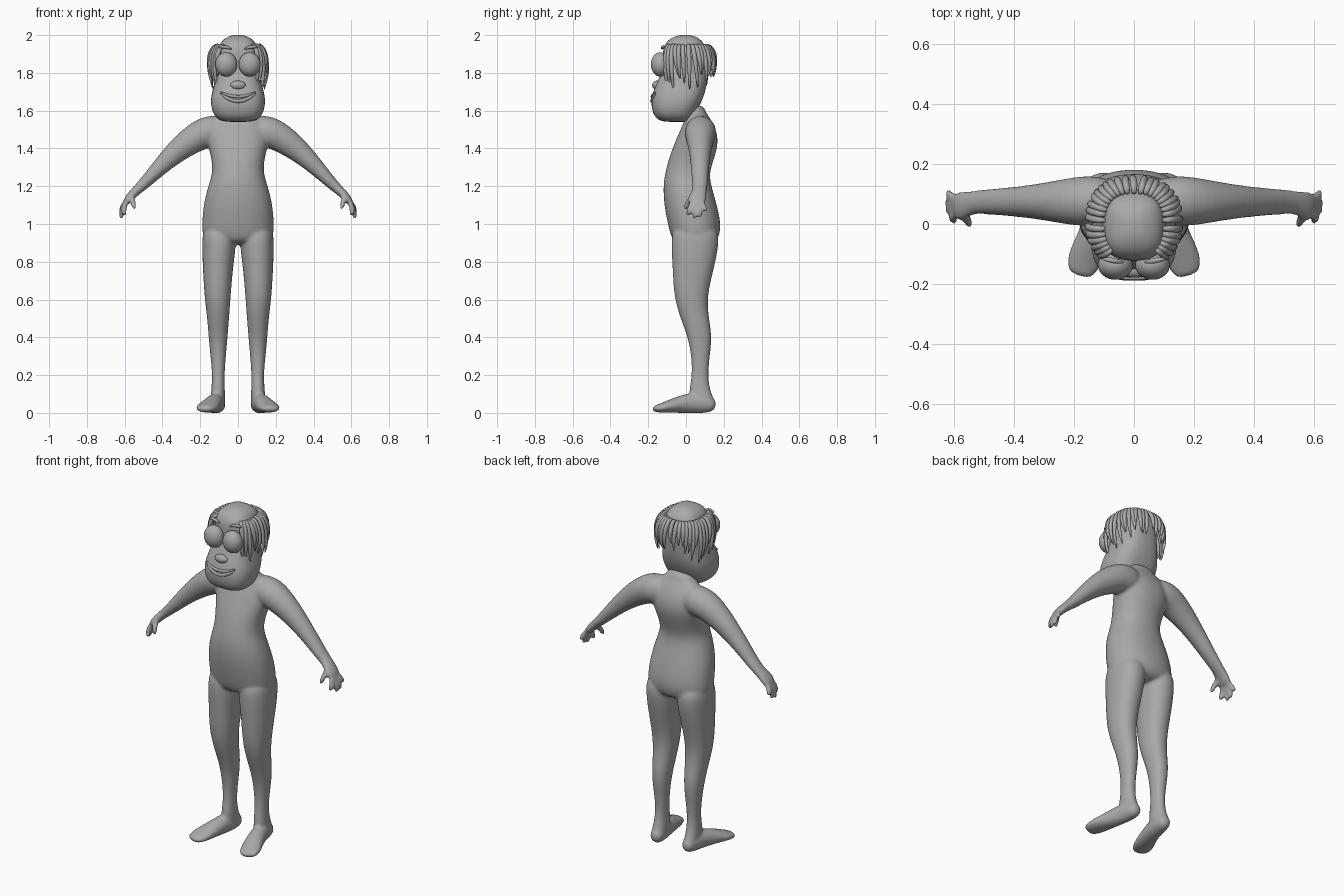
import bpy, bmesh, math, random
from mathutils import Vector

if "Cube" in bpy.data.objects:
    bpy.data.objects.remove(bpy.data.objects["Cube"])

random.seed(4)
grey = bpy.data.materials.new("plain_grey")
grey.diffuse_color = (0.4, 0.4, 0.4, 1)
grey.use_nodes = True
grey.node_tree.nodes["Principled BSDF"].inputs["Base Color"].default_value = grey.diffuse_color


def ring(c, u, v, ru, rv, n=24, p=2.0):
    """Superellipse ring around c in the plane of u and v."""
    pts = []
    for i in range(n):
        a = 2 * math.pi * i / n
        s, t = math.cos(a), math.sin(a)
        pts.append(c + u * ru * math.copysign(abs(s) ** (2 / p), s)
                   + v * rv * math.copysign(abs(t) ** (2 / p), t))
    return pts


def loft(bm, rings):
    """Skin rings into a closed shell."""
    rows = [[bm.verts.new(p) for p in r] for r in rings]
    n = len(rows[0])
    faces = [bm.faces.new((a[i], a[(i + 1) % n], b[(i + 1) % n], b[i]))
             for a, b in zip(rows, rows[1:]) for i in range(n)]
    faces += [bm.faces.new(rows[0][::-1]), bm.faces.new(rows[-1])]
    bmesh.ops.recalc_face_normals(bm, faces=faces)


def stack(bm, rows, p=2.0):
    """Loft upright rows of (z, x0, x1, y_front, y_back)."""
    loft(bm, [ring(Vector(((x0 + x1) / 2, (y0 + y1) / 2, z)), Vector((1, 0, 0)), Vector((0, 1, 0)),
                   abs(x1 - x0) / 2, (y1 - y0) / 2, p=p) for z, x0, x1, y0, y1 in rows])


def limb(bm, rows, hint, n=24):
    """Loft along a path of (x, y, z, side_radius, other_radius)."""
    pts = [Vector(r[:3]) for r in rows]
    rings = []
    for i, r in enumerate(rows):
        t = (pts[min(i + 1, len(pts) - 1)] - pts[max(i - 1, 0)]).normalized()
        h = Vector(hint)
        u = (h - t * h.dot(t)).normalized()
        rings.append(ring(pts[i], u, t.cross(u), r[3], r[4], n))
    loft(bm, rings)


def finish(name, bm, sub=1, voxel=0, smooth=0):
    me = bpy.data.meshes.new(name)
    bm.to_mesh(me)
    bm.free()
    me.materials.append(grey)
    ob = bpy.data.objects.new(name, me)
    bpy.context.collection.objects.link(ob)
    me.polygons.foreach_set("use_smooth", [True] * len(me.polygons))
    if sub:
        ob.modifiers.new("round", 'SUBSURF').levels = sub
        ob.modifiers["round"].render_levels = sub
    if voxel:
        m = ob.modifiers.new("fuse", 'REMESH')
        m.mode, m.voxel_size, m.use_smooth_shade = 'VOXEL', voxel, True
        s = ob.modifiers.new("blend", 'SMOOTH')
        s.factor, s.iterations = 0.5, smooth
    return ob


# body: torso, legs, feet, arms and hands fused into one skin
bm = bmesh.new()
torso = [(1.63, .07, .0, .095), (1.59, .085, .0, .105), (1.565, .13, .0, .125), (1.5, .165, -.03, .162),
         (1.43, .165, -.06, .172), (1.36, .143, -.088, .155), (1.27, .133, -.112, .122),
         (1.2, .16, -.122, .135), (1.1, .185, -.117, .165), (1.0, .192, -.097, .187),
         (.93, .19, -.08, .178), (.89, .15, -.05, .14)]
stack(bm, [(z, -w, w, a, b) for z, w, a, b in torso], 2.2)
leg = [(1.0, .02, .185, -.07, .17), (.9, .008, .191, -.08, .176), (.8, .022, .188, -.073, .157),
       (.7, .032, .183, -.069, .132), (.6, .04, .176, -.06, .112), (.5, .047, .163, -.03, .122),
       (.4, .055, .156, .01, .139), (.3, .064, .146, .028, .126), (.2, .072, .136, .032, .116),
       (.12, .07, .142, .015, .127), (.06, .066, .146, .02, .155), (.02, .07, .14, .04, .16)]
foot = [(.1, .16, .04, .03, .03), (.105, .11, .048, .042, .05), (.118, .03, .054, .045, .056),
        (.14, -.05, .042, .052, .043), (.162, -.11, .03, .06, .029), (.175, -.15, .023, .053, .021),
        (.182, -.175, .02, .035, .014)]
arm = [(.05, .075, 1.49, .07, .08), (.14, .078, 1.492, .085, .088), (.2, .075, 1.475, .082, .082),
       (.3, .075, 1.408, .062, .066), (.4, .074, 1.316, .049, .047), (.5, .074, 1.21, .042, .031),
       (.54, .072, 1.175, .038, .025), (.575, .06, 1.14, .05, .023), (.6, .056, 1.105, .046, .018)]
# finger rows: root y, tip x, tip y, tip z
fingers = [(.03, .6, .01, 1.05), (.05, .618, .045, 1.035), (.068, .62, .075, 1.042), (.085, .618, .105, 1.07)]
for s in (1, -1):
    stack(bm, [(z, s * a, s * b, c, d) for z, a, b, c, d in leg], 2.2)
    limb(bm, [(s * r[0], *r[1:]) for r in foot], (1, 0, 0))
    limb(bm, [(s * r[0], *r[1:]) for r in arm], (0, 1, 0))
    for y0, x1, y1, z1 in fingers:
        limb(bm, [(s * .59, y0, 1.125, .015, .015), (s * (.3 + x1 / 2 + .008), (y0 + y1) / 2, (1.1 + z1) / 2, .015, .015),
                  (s * x1, y1, z1, .014, .014), (s * x1, y1, z1 - .006, .007, .007)], (0, 1, 0), 12)
    limb(bm, [(s * .56, .045, 1.15, .016, .016), (s * .56, .015, 1.125, .016, .016),
              (s * .548, -.002, 1.085, .014, .014), (s * .547, -.003, 1.077, .007, .007)], (1, 0, 0), 12)
finish("body", bm, 2, 0.008, 8)

# head: narrow bald skull over a heavy square jaw
bm = bmesh.new()
head = [(1.54, .06, -.11, .01), (1.55, .105, -.15, .03), (1.585, .136, -.178, .05), (1.65, .147, -.187, .085),
        (1.7, .138, -.176, .103), (1.75, .124, -.155, .112), (1.8, .113, -.132, .116), (1.86, .109, -.122, .117),
        (1.91, .108, -.124, .115), (1.95, .1, -.115, .1), (1.98, .076, -.088, .075), (1.997, .04, -.05, .04),
        (2.001, .015, -.02, .015)]
stack(bm, [(z, -w, w, a, b) for z, w, a, b in head], 2.7)
finish("head", bm, 2)


def ball(name, c, r):
    bm = bmesh.new()
    bmesh.ops.create_uvsphere(bm, u_segments=32, v_segments=20, radius=1)
    for v in bm.verts:
        v.co = Vector([c[i] + v.co[i] * r[i] for i in range(3)])
    finish(name, bm, 0)


# eyes, nose and eyebrows
ball("nose", (0, -.155, 1.735), (.04, .024, .024))
for s, side in ((1, "left"), (-1, "right")):
    ball(side + "_eye", (s * .062, -.137, 1.845), (.058, .049, .064))
    bm = bmesh.new()
    limb(bm, [(s * (.032 + .075 * t), -.128 + .012 * t, 1.925 + .014 * math.sin(math.pi * t * .8),
               .003 + .007 * math.sin(math.pi * t), .003 + .007 * math.sin(math.pi * t))
              for t in (0, .25, .5, .75, 1)], (0, 1, 0), 12)
    finish(side + "_eyebrow", bm)

# smiling lips following the jaw
for name, zc, ze, r in (("upper_lip", 1.674, 1.7, .008), ("lower_lip", 1.65, 1.694, .01)):
    bm = bmesh.new()
    rows = []
    for i in range(13):
        t = i / 6 - 1
        x = t * .095
        y = -.05 - .13 * (1 - abs(x / .143) ** 2.7) ** (1 / 2.7)
        rad = r * (1 - .65 * t ** 4)
        rows.append((x, y, zc + (ze - zc) * t * t, rad, rad))
    limb(bm, rows, (0, 0, 1), 10)
    finish(name, bm)

# fringe of tapered strands around the sides and back
bm = bmesh.new()
count = 33
for i in range(count):
    a = math.radians(-48 + 276 * i / (count - 1))
    c, s = math.cos(a), math.sin(a)
    base = Vector((.108 * math.copysign(abs(c) ** .8, c), .112 * math.copysign(abs(s) ** .8, s), 0))
    out = Vector((c, s * .75, 0))
    end = random.uniform(1.69, 1.79) + .04 * max(s, 0)
    sway = random.uniform(-.012, .012)
    rows = []
    for d, f, r in ((-.018, 0, .008), (.008, -.06, .011), (.03, .08, .013), (.046, .35, .013),
                    (.047, .65, .01), (.036, .88, .006), (.03, 1, .002)):
        p = base + out * d + Vector((-s, c, 0)) * sway * f
        rows.append((p.x, p.y + .015 * max(f, 0), 1.94 + (end - 1.94) * f, r, r))
    limb(bm, rows, (-s, c, 0), 10)
finish("hair_fringe", bm)
